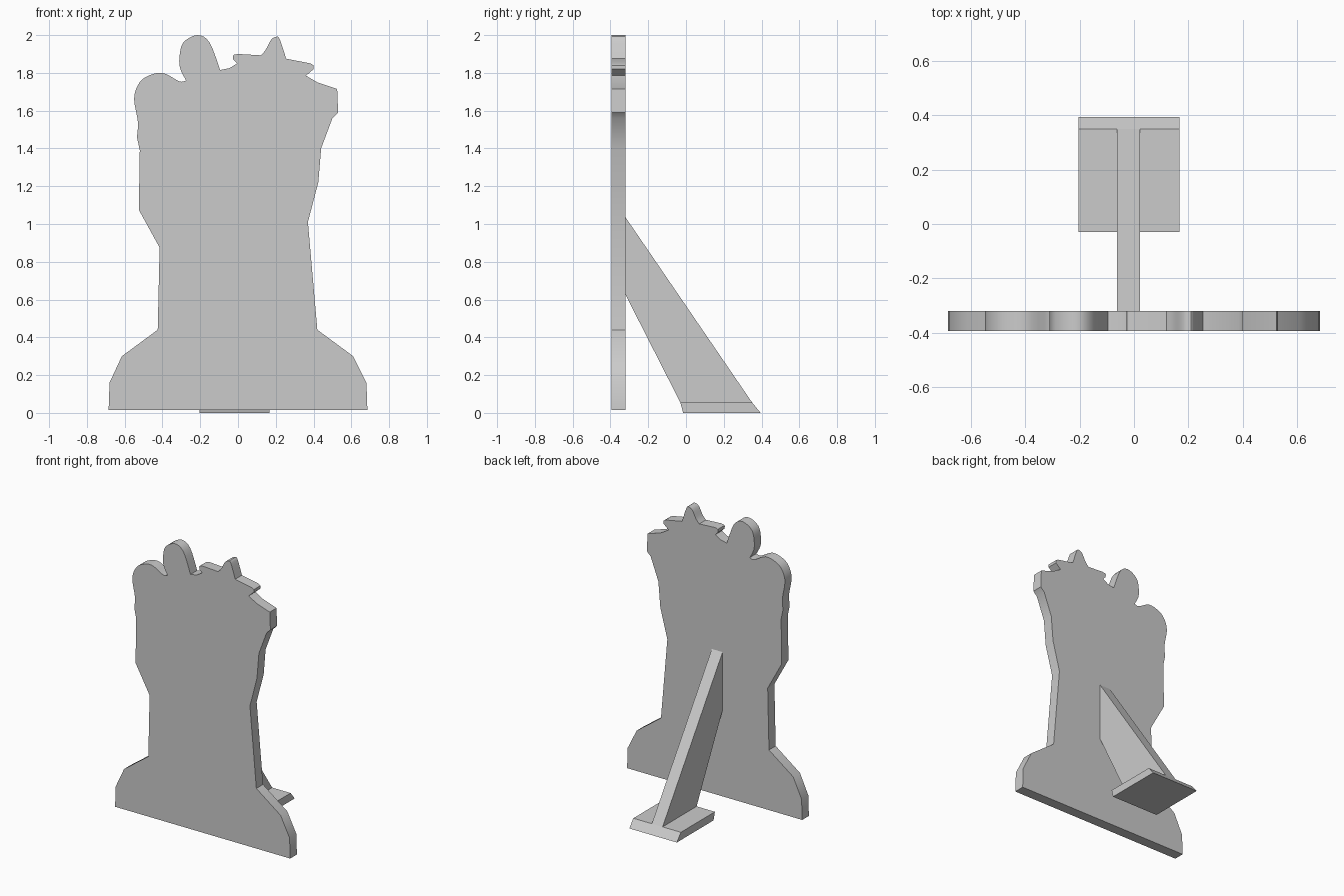
import bpy
import bmesh
import math
from mathutils import Vector

cube = bpy.data.objects.get("Cube")
if cube:
    bpy.data.objects.remove(cube, do_unlink=True)

grey = bpy.data.materials.new("plain grey")
grey.use_nodes = True
colour = (0.6, 0.6, 0.6, 1)
grey.diffuse_color = colour
grey.node_tree.nodes["Principled BSDF"].inputs["Base Color"].default_value = colour


def rounded(points, steps=4):
    """Smooth curve that passes through every given point."""
    pts = [Vector(p) for p in points]
    pts = [pts[0]] + pts + [pts[-1]]
    result = []
    for a, b, c, d in zip(pts, pts[1:], pts[2:], pts[3:]):
        for i in range(steps):
            t = i / steps
            result.append(0.5 * (2 * b + (c - a) * t
                                 + (2 * a - 5 * b + 4 * c - d) * t ** 2
                                 + (3 * b - a - 3 * c + d) * t ** 3))
    return result + [pts[-1]]


def extrude_profile(name, profile, to_world, offset):
    """Closed flat profile pushed along the offset into a solid."""
    bm = bmesh.new()
    face = bm.faces.new([bm.verts.new(to_world(p)) for p in profile])
    extruded = bmesh.ops.extrude_face_region(bm, geom=[face], use_keep_orig=True)
    moved = [g for g in extruded["geom"] if isinstance(g, bmesh.types.BMVert)]
    bmesh.ops.translate(bm, verts=moved, vec=offset)
    bmesh.ops.remove_doubles(bm, verts=bm.verts, dist=0.0005)
    bmesh.ops.recalc_face_normals(bm, faces=bm.faces)
    mesh = bpy.data.meshes.new(name)
    bm.to_mesh(mesh)
    bm.free()
    mesh.materials.append(grey)
    obj = bpy.data.objects.new(name, mesh)
    bpy.context.collection.objects.link(obj)
    bpy.ops.object.select_all(action="DESELECT")
    obj.select_set(True)
    bpy.context.view_layer.objects.active = obj
    bpy.ops.object.shade_smooth_by_angle(angle=math.radians(30))
    return obj


# Silhouette of the standing board, from lower left over the top
left_side = [(-0.685, 0.015), (-0.68, 0.16), (-0.615, 0.3), (-0.425, 0.44),
             (-0.415, 0.875), (-0.525, 1.075), (-0.52, 1.39)]
left_waist = [(-0.535, 1.46), (-0.53, 1.54), (-0.55, 1.66)]
left_lobe = [(-0.53, 1.735), (-0.485, 1.78), (-0.4, 1.8), (-0.31, 1.755),
             (-0.275, 1.76)]
tall_lobe = [(-0.305, 1.82), (-0.31, 1.88), (-0.29, 1.96), (-0.215, 2),
             (-0.15, 1.96), (-0.095, 1.815)]
notch = [(-0.045, 1.825), (-0.005, 1.85)]
small_lobe = [(-0.025, 1.87), (-0.025, 1.893), (0, 1.9)]
spike = [(0.12, 1.893), (0.145, 1.92), (0.175, 1.975), (0.2, 1.99),
         (0.22, 1.98), (0.255, 1.875)]
right_tips = [(0.385, 1.85), (0.4, 1.84), (0.4, 1.82), (0.36, 1.785),
              (0.42, 1.75), (0.525, 1.715), (0.53, 1.59), (0.5, 1.56)]
right_side = [(0.44, 1.4), (0.425, 1.22), (0.37, 1.01), (0.42, 0.44),
              (0.61, 0.3), (0.68, 0.16), (0.685, 0.015)]

outline = (left_side + rounded(left_waist + left_lobe)
           + rounded(left_lobe[-1:] + tall_lobe)[1:]
           + notch + rounded(small_lobe) + rounded(spike)
           + right_tips + right_side)

front_y, back_y = -0.395, -0.32
extrude_profile("standing_board", outline,
                lambda p: (p[0], front_y, p[1]), (0, back_y - front_y, 0))


def side_part(name, profile, x_min, x_max):
    return extrude_profile(name, profile,
                           lambda p: (x_min, p[0], p[1]), (x_max - x_min, 0, 0))


# Slanted brace behind the board, and the foot plate that carries it
foot_front, foot_back = (-0.03, 0.055), (0.35, 0.055)
side_part("rear_brace", [(back_y, 1.035), (back_y, 0.625), foot_front, foot_back],
          -0.062, 0.022)
side_part("foot_plate", [foot_front, (-0.015, 0), (0.395, 0), foot_back],
          -0.205, 0.167)
